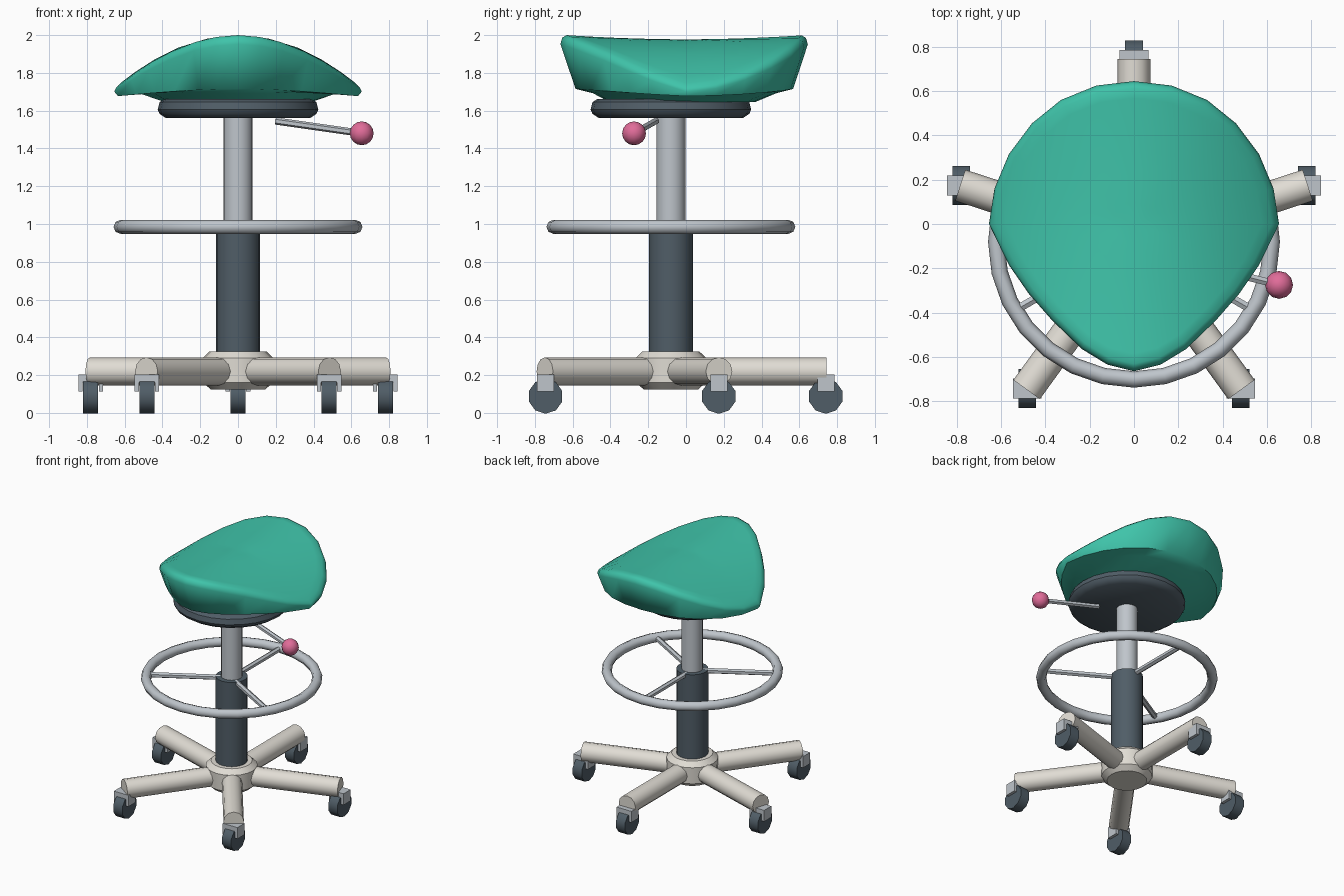
import bpy, bmesh, math
from mathutils import Vector

if "Cube" in bpy.data.objects:
    bpy.data.objects.remove(bpy.data.objects["Cube"])

CY = -0.08  # y of the central column


def mat(name, rgb):
    m = bpy.data.materials.new(name)
    m.diffuse_color = (*rgb, 1)
    m.use_nodes = True
    m.node_tree.nodes["Principled BSDF"].inputs["Base Color"].default_value = m.diffuse_color
    return m


TEAL = mat("teal_fabric", (0.05, 0.55, 0.40))
DARK = mat("dark_plastic", (0.08, 0.11, 0.135))
CREAM = mat("cream_metal", (0.75, 0.72, 0.66))
STEEL = mat("pale_steel", (0.52, 0.56, 0.60))
PINK = mat("pink_knob", (0.75, 0.15, 0.32))


def finish(ob, name, m, angle=35):
    ob.name = name
    ob.data.materials.append(m)
    bpy.ops.object.select_all(action='DESELECT')
    ob.select_set(True)
    bpy.context.view_layer.objects.active = ob
    bpy.ops.object.shade_smooth_by_angle(angle=math.radians(angle))
    return ob


def from_bm(bm, name, m, angle=35):
    bmesh.ops.recalc_face_normals(bm, faces=bm.faces)
    me = bpy.data.meshes.new(name)
    bm.to_mesh(me)
    bm.free()
    ob = bpy.data.objects.new(name, me)
    bpy.context.collection.objects.link(ob)
    return finish(ob, name, m, angle)


def loft(rings, name, m, angle=35):
    """Skin a stack of closed rings and cap both ends."""
    bm = bmesh.new()
    vs = [[bm.verts.new(p) for p in ring] for ring in rings]
    n = len(vs[0])
    for a, b in zip(vs, vs[1:]):
        for i in range(n):
            j = (i + 1) % n
            bm.faces.new((a[i], a[j], b[j], b[i]))
    for end in (vs[0], vs[-1]):
        c = bm.verts.new(sum((v.co for v in end), Vector()) / n)
        for i in range(n):
            bm.faces.new((end[i], end[(i + 1) % n], c))
    return from_bm(bm, name, m, angle)


def lathe(profile, name, m, n=24):
    return loft([[(r * math.cos(2 * math.pi * i / n), CY + r * math.sin(2 * math.pi * i / n), z)
                  for i in range(n)] for r, z in profile], name, m)


def rod(p, q, r, name, m, n=12):
    p, q = Vector(p), Vector(q)
    bpy.ops.mesh.primitive_cylinder_add(vertices=n, radius=r, depth=(q - p).length, location=(p + q) / 2)
    ob = bpy.context.object
    ob.rotation_mode = 'QUATERNION'
    ob.rotation_quaternion = (q - p).to_track_quat('Z', 'Y')
    return finish(ob, name, m, 46)


def polar(r, deg, z):
    a = math.radians(deg)
    return Vector((r * math.cos(a), CY + r * math.sin(a), z))


# Saddle seat: right half of the plan outline, back to front, then mirrored
half = [(0, .645), (.17, .625), (.33, .56), (.46, .455), (.565, .315), (.63, .16), (.655, 0),
        (.565, -.185), (.475, -.315), (.37, -.435), (.235, -.565), (.12, -.635), (0, -.665)]
outline = half + [(-x, y) for x, y in half[-2:0:-1]]


def surf(x, y):
    return 1.978 + 0.055 * y * y - 0.6 * x * x


def rim_height(x, y):
    return (surf(x, y) - 1.72) / 0.28


seat = []
for s in (.15, .35, .55, .75, .88, .95):
    seat.append([(x * s, y * s, surf(x * s, y * s)) for x, y in outline])
for s, k in ((.985, .3), (1.0, 1.0)):
    seat.append([(x * s, y * s, surf(x * s, y * s) - k * (.02 + .03 * rim_height(x, y))) for x, y in outline])
# skirt turning under the rim
low, mid, core = [], [], []
for x, y in outline:
    h = rim_height(x, y)
    s = .97 - .09 * h
    low.append((x * s, y * s, 1.677 + .038 * h))
    d = Vector((x, y)).normalized()
    core.append((d.x * .385, d.y * .385 - .02, 1.645))
    s2 = .80 - .06 * h
    mid.append((x * s2, y * s2, 1.692))
seat += [low, mid, core]
loft(seat, "seat", TEAL, 60)

# Seat plate, lift column and hub
lathe([(.38, 1.56), (.415, 1.583), (.425, 1.605), (.415, 1.645), (.39, 1.662)], "seat_plate", DARK)
rod((0, CY, .98), (0, CY, 1.58), .077, "piston", STEEL, 20)
rod((0, CY, .30), (0, CY, 1.0), .116, "column", DARK, 20)
lathe([(.145, .125), (.185, .16), (.188, .29), (.15, .326)], "hub", CREAM, 20)

# Height lever
knob_at = (.655, -.275, 1.48)
rod((.2, -.16, 1.545), knob_at, .019, "lever", STEEL, 6)
bpy.ops.mesh.primitive_uv_sphere_add(segments=12, ring_count=8, radius=.063, location=knob_at)
finish(bpy.context.object, "lever_knob", PINK, 60)

# Foot ring with three spokes
bpy.ops.mesh.primitive_torus_add(location=(0, CY, .985), major_segments=28, minor_segments=8,
                                 major_radius=.622, minor_radius=.037)
finish(bpy.context.object, "foot_ring", STEEL, 60)
for i, a in enumerate((90, 210, 330)):
    rod(polar(.08, a, .985), polar(.61, a, .985), .021, f"foot_ring_spoke_{i + 1}", STEEL, 6)


def fork(c, name):
    """Upside-down U bracket straddling a wheel."""
    pts = [(-.065, .112), (-.065, .202), (.065, .202), (.065, .112),
           (.043, .112), (.043, .162), (-.043, .162), (-.043, .112)]
    bm = bmesh.new()
    f = bm.faces.new([bm.verts.new((c.x + x, c.y - .045, z)) for x, z in pts])
    ext = bmesh.ops.extrude_face_region(bm, geom=[f])["geom"]
    bmesh.ops.translate(bm, vec=(0, .09, 0), verts=[v for v in ext if isinstance(v, bmesh.types.BMVert)])
    from_bm(bm, name, STEEL, 30)


# Five-star base with casters
for i in range(5):
    a = 90 + 72 * i
    rod(polar(.1, a, .22), polar(.825, a, .22), .074, f"base_arm_{i + 1}", CREAM, 12)
    c = polar(.82, a, 0)
    fork(c, f"caster_fork_{i + 1}")
    bpy.ops.mesh.primitive_cylinder_add(vertices=10, radius=.0925, depth=.08, location=(c.x, c.y, .088),
                                        rotation=(0, math.pi / 2, 0))
    wheel = bpy.context.object
    wheel.rotation_euler = (math.pi / 2, 0, math.pi / 2)
    finish(wheel, f"caster_wheel_{i + 1}", DARK, 40)
